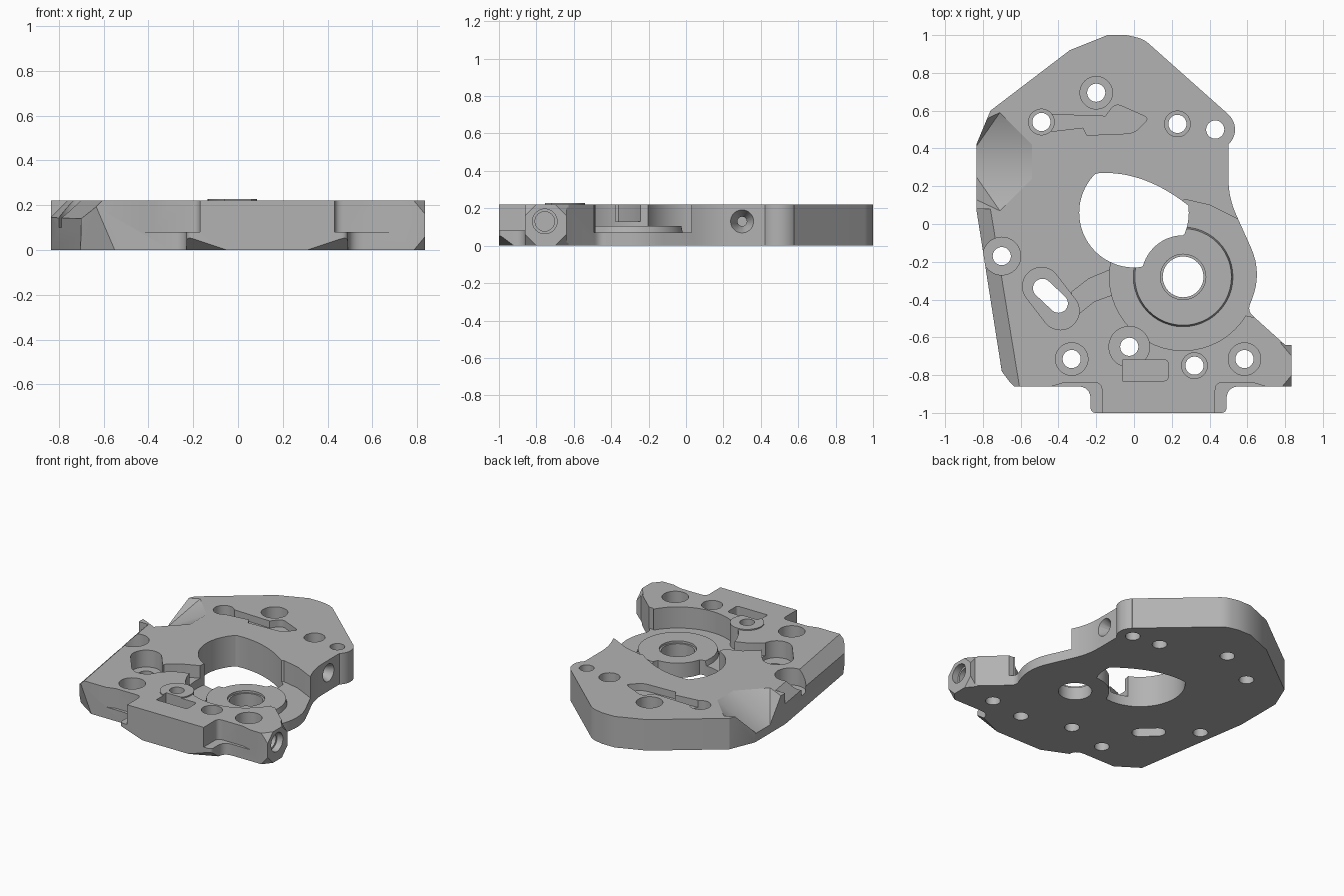
import bpy, bmesh, math
from mathutils import Vector

cube = bpy.data.objects.get("Cube")
if cube:
    bpy.data.objects.remove(cube, do_unlink=True)

metal = bpy.data.materials.new("machined grey metal")
metal.use_nodes = True
grey = (.45, .45, .45, 1)
metal.diffuse_color = grey
metal.node_tree.nodes["Principled BSDF"].inputs["Base Color"].default_value = grey

# Main levels and reference lines
TOP, ABOVE, BELOW = .22, .4, -.1
DEEP = .1
EDGE, FRONT = .835, -.86
HUB = Vector((.26, -.28))
TAB_MIDDLE, TAB_HALF = .13, .36


def make(name, bm):
    bmesh.ops.recalc_face_normals(bm, faces=bm.faces[:])
    mesh = bpy.data.meshes.new(name)
    bm.to_mesh(mesh)
    bm.free()
    mesh.materials.append(metal)
    part = bpy.data.objects.new(name, mesh)
    bpy.context.collection.objects.link(part)
    return part


def rounded(corners):
    """Soften every corner that carries a third value, its rounding length."""
    path = []
    for index, (x, y, *size) in enumerate(corners):
        here = Vector((x, y))
        if not size:
            path.append(here)
            continue
        before = Vector(corners[index - 1][:2])
        after = Vector(corners[(index + 1) % len(corners)][:2])
        start = here + (before - here).normalized() * size[0]
        end = here + (after - here).normalized() * size[0]
        steps = 8
        for step in range(steps + 1):
            t = step / steps
            path.append(start.lerp(here, t).lerp(here.lerp(end, t), t))
    return path


def prism(name, corners, bottom, top):
    bm = bmesh.new()
    face = bm.faces.new([bm.verts.new((*p, bottom)) for p in rounded(corners)])
    extruded = bmesh.ops.extrude_face_region(bm, geom=[face])["geom"]
    moved = [item for item in extruded if isinstance(item, bmesh.types.BMVert)]
    bmesh.ops.translate(bm, verts=moved, vec=(0, 0, top - bottom))
    return make(name, bm)


def hull(name, points):
    bm = bmesh.new()
    for point in points:
        bm.verts.new(point)
    bmesh.ops.convex_hull(bm, input=bm.verts[:])
    return make(name, bm)


def rod(name, start, end, radius, end_radius=None):
    start, end = Vector(start), Vector(end)
    axis = end - start
    bm = bmesh.new()
    bmesh.ops.create_cone(bm, cap_ends=True, segments=48, radius1=radius,
                          radius2=end_radius or radius, depth=axis.length)
    bm.transform(axis.to_track_quat("Z", "Y").to_matrix().to_4x4())
    bmesh.ops.translate(bm, verts=bm.verts[:], vec=(start + end) / 2)
    return make(name, bm)


def upright(name, spot, radius, bottom, top, top_radius=None):
    return rod(name, (*spot, bottom), (*spot, top), radius, top_radius)


def circle(centre, radius, sides=48):
    turns = [math.tau * side / sides for side in range(sides)]
    return [Vector(centre) + radius * Vector((math.cos(t), math.sin(t))) for t in turns]


def slot(name, start, end, radius, bottom):
    rim = circle(start, radius) + circle(end, radius)
    return hull(name, [(*p, z) for p in rim for z in (bottom, ABOVE)])


def corner_cutter(name, corner, size):
    """Pyramid that bevels a corner by a signed length along each axis."""
    corner, size = Vector(corner), Vector(size)
    apex = corner - size * .2
    reach = size * 1.6
    tips = [apex + Vector([reach[i] if i == axis else 0 for i in range(3)])
            for axis in range(3)]
    return hull(name, [apex, *tips])


def combine(tool, operation="DIFFERENCE"):
    modifier = plate.modifiers.new("shape", "BOOLEAN")
    modifier.operation, modifier.solver, modifier.object = operation, "EXACT", tool
    bpy.context.view_layer.update()
    depsgraph = bpy.context.evaluated_depsgraph_get()
    mesh = bpy.data.meshes.new_from_object(plate.evaluated_get(depsgraph))
    plate.modifiers.clear()
    plate.data = mesh
    bpy.data.objects.remove(tool, do_unlink=True)


# Plate with a front tab, a round ear and a bulging left side
tab_right, tab_left = TAB_MIDDLE - TAB_HALF, TAB_MIDDLE + TAB_HALF
plate = prism("mounting_plate", [
    (-.64, FRONT), (tab_right, FRONT, .07), (tab_right, -1, .03),
    (tab_left, -1, .03), (tab_left, FRONT, .07), (EDGE, FRONT), (EDGE, -.64),
    (.8, -.64), (.6, -.46, .04), (.68, -.26, .15), (.5, .14, .1), (.5, .58),
    (.05, .98, .04), (-.04, 1), (-.14, 1), (-.34, .92), (-.76, .6),
    (-EDGE, .42), (-EDGE, .08), (-.7, -.78)], 0, TOP)
ear = (.43, .5)
combine(upright("ear", ear, .105, 0, TOP), "UNION")

# Round recess that opens to the left side
floor = .07
combine(upright("recess", HUB, .39, floor, ABOVE))
combine(prism("recess_opening", [(.6, -.49), (.8, -.5), (.8, 0), (.54, .03),
                                 (.4, .1), (.27, .13), (0, 0)], floor, ABOVE))

# Raised hub disc and standoff
standoff = (-.025, -.65)
combine(upright("hub", HUB, .272, floor / 2, .105, .256), "UNION")
combine(upright("standoff", standoff, .11, floor / 2, .228), "UNION")

# Bore: a circle flattened at the back and pushed clear of the hub
bore = []
for point in circle((0, .06), .29, 96):
    point.y = min(point.y, .27 - .9 * (point.x + .15) ** 2)
    away = point - HUB
    if away.length < .22:
        point = HUB + away.normalized() * .22
    bore.append(point)
combine(prism("bore", bore, BELOW, ABOVE))

# Screw holes, grouped by the radius of their counterbore
groups = {None: [ear, standoff],
          .068: [(-.49, .54), (.23, .53), (.32, -.75)],
          .086: [(-.2, .695), (-.33, -.715), (.585, -.715)],
          .1: [(-.7, -.17)]}
for counterbore, spots in groups.items():
    for spot in spots:
        combine(upright("hole", spot, .048, BELOW, ABOVE))
        if counterbore:
            combine(upright("counterbore", spot, counterbore, DEEP, ABOVE))
combine(upright("hub_hole", HUB, .108, BELOW, ABOVE))
combine(upright("hub_rim", HUB, .12, .09, ABOVE))

# Angled slot inside a wider pocket
combine(slot("slot", (-.485, -.34), (-.4, -.42), .05, BELOW))
combine(slot("slot_pocket", (-.49, -.33), (-.39, -.46), .1, DEEP))

# Channels and pocket in the top
combine(prism("back_channel", [(-.44, .49), (-.27, .51), (-.25, .47), (0, .48, .04),
                               (.08, .56, .03), (-.1, .64, .04), (-.15, .57), (-.44, .58)],
              .17, ABOVE))
combine(prism("link_channel", [(-.33, -.36), (-.24, -.29), (-.12, -.24),
                               (-.1, -.37), (-.21, -.41), (-.31, -.49)], .13, ABOVE))
combine(prism("front_pocket", [(-.06, -.83), (.18, -.83, .02), (.18, -.72, .02),
                               (-.06, -.72)], .13, ABOVE))

# Stepped shoulders and lower bevels on both sides of the tab
for side in (-1, 1):
    profile = [(.3, -1.1), (.3, -.84, .04), (.5, -.84), (.6, -.87), (.6, -1.1)]
    corners = [(TAB_MIDDLE + side * x, *rest) for x, *rest in profile]
    combine(prism("shoulder", corners, .08, ABOVE))
    combine(corner_cutter("tab_bevel", (TAB_MIDDLE + side * TAB_HALF, -1, 0),
                          (-side * .18, .08, .06)))

# Faceted scoop, long bevel and front corner on the right side
middle = .33
scoop = [(-.56, middle, ABOVE)]
for side in (-1, 1):
    wide = middle + side * .26
    scoop += [(-.54, middle + side * .09, TOP), (-.71, wide, TOP),
              (-EDGE, middle + side * .08, .06), (-1, wide, ABOVE)]
combine(hull("scoop", scoop))
bevel = []
for x, y in ((-.76, .08), (-.6, -.9)):
    bevel += [(x, y, TOP), (x - .08, y, .14), (x - .2, y, TOP + .1)]
combine(hull("side_bevel", bevel))
combine(corner_cutter("front_corner", (-.7, FRONT, 0), (.15, .1, .35)))

# Side inlet with bevelled corners, and a smaller port behind it
cut = .06
for y, inward in ((FRONT, cut), (-.64, -cut)):
    for z, upward in ((0, cut), (TOP, -cut)):
        combine(corner_cutter("inlet_bevel", (EDGE, y, z), (-.05, inward, upward)))


def port(name, start, end, y, radius, end_radius):
    height = .13
    combine(rod(name, (start, y, height), (end, y, height), radius, end_radius))


port("inlet_port", .7, .9, -.755, .052, .052)
port("inlet_rim", .79, .9, -.755, .066, .066)
port("side_port", .36, .6, .3, .025, .025)
port("side_port_rim", .42, .51, .3, .025, .066)

# Keep machined edges crisp and round walls smooth
bpy.ops.object.select_all(action="DESELECT")
plate.select_set(True)
bpy.context.view_layer.objects.active = plate
bpy.ops.object.shade_smooth_by_angle(angle=math.radians(25))
